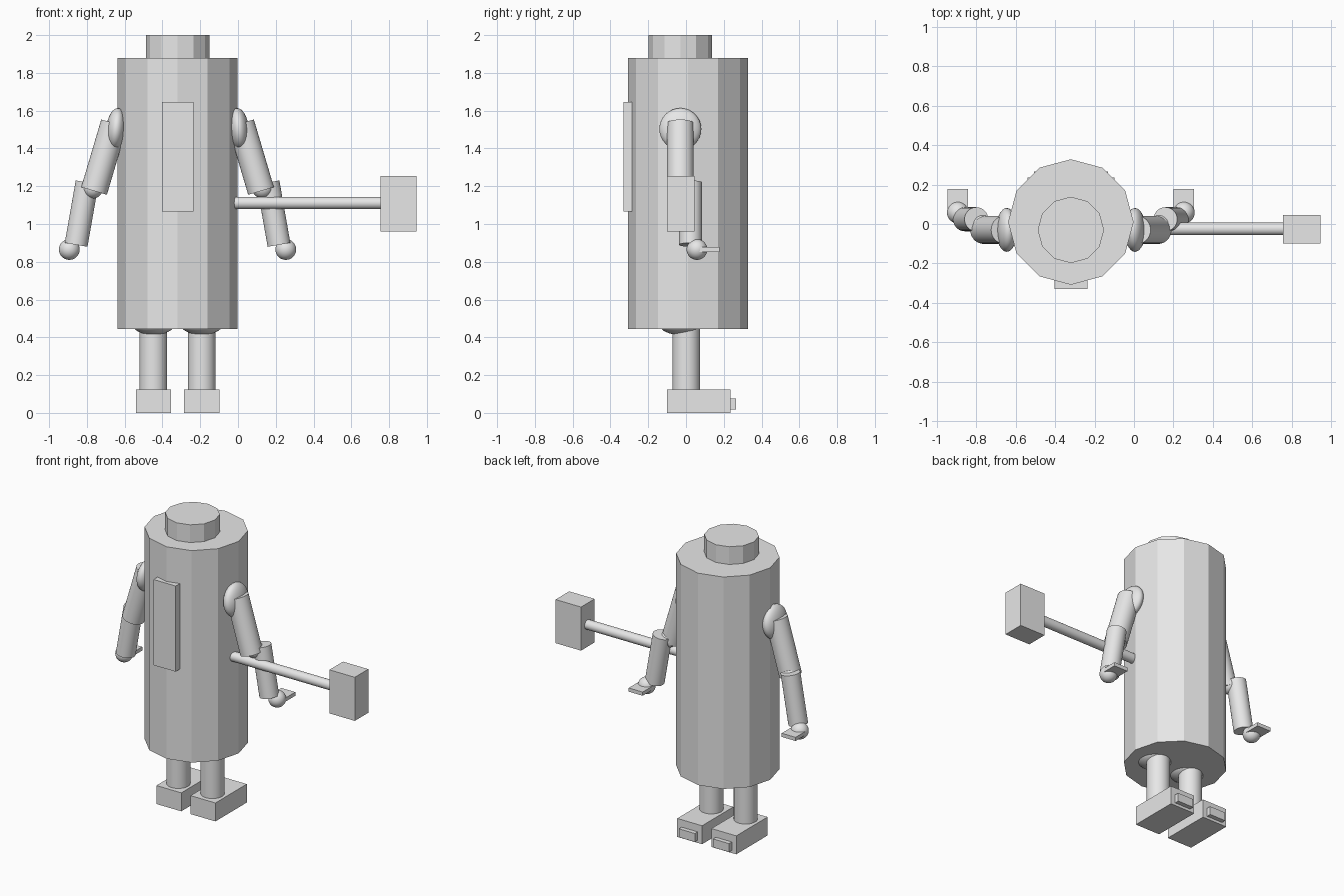
import bpy
from mathutils import Vector, Euler

cube = bpy.data.objects.get("Cube")
if cube:
    bpy.data.objects.remove(cube, do_unlink=True)

grey = bpy.data.materials.new("plain grey")
grey.use_nodes = True
grey.diffuse_color = (0.8, 0.8, 0.8, 1)
grey.node_tree.nodes["Principled BSDF"].inputs["Base Color"].default_value = (0.8, 0.8, 0.8, 1)

MID = -0.32  # x of the body's centre line


def finish(name, smooth=False):
    ob = bpy.context.object
    ob.name = name
    ob.data.materials.append(grey)
    if smooth:
        bpy.ops.object.shade_smooth_by_angle()
    return ob


def box(name, low, high):
    low, high = Vector(low), Vector(high)
    bpy.ops.mesh.primitive_cube_add(size=1, location=(low + high) / 2)
    bpy.context.object.scale = high - low
    return finish(name)


def rod(name, start, end, radius, sides=32, smooth=True):
    start, end = Vector(start), Vector(end)
    axis = end - start
    turn = Euler() if axis.x == axis.y == 0 else axis.to_track_quat('Z', 'Y').to_euler()
    bpy.ops.mesh.primitive_cylinder_add(vertices=sides, radius=radius, depth=axis.length,
                                        location=(start + end) / 2, rotation=turn)
    return finish(name, smooth)


def ball(name, centre, radii, tilt=0):
    bpy.ops.mesh.primitive_uv_sphere_add(segments=32, ring_count=16, radius=1,
                                         location=centre, rotation=(0, tilt, 0))
    bpy.context.object.scale = radii
    bpy.ops.object.shade_smooth()
    return finish(name)


# Faceted body, head and chest panel
rod("body", (MID, 0.01, 0.445), (MID, 0.01, 1.88), 0.318, 12, False)
rod("head", (MID, -0.03, 1.87), (MID, -0.03, 2.0), 0.168, 12, False)
box("chest_panel", (-0.402, -0.33, 1.065), (-0.236, -0.283, 1.645))

# Arms and legs, one set per side
for side, label in ((1, "left"), (-1, "right")):
    def at(x, y, z):
        return (MID + side * x, y, z)

    # Arm
    ball(label + "_shoulder", at(0.325, -0.03, 1.503), (0.053, 0.111, 0.111), -side * 0.1)
    rod(label + "_upper_arm", at(0.336, -0.03, 1.533), at(0.442, -0.03, 1.175), 0.071)
    ball(label + "_elbow", at(0.45, -0.005, 1.19), (0.055, 0.055, 0.055))
    rod(label + "_forearm", at(0.479, 0.024, 1.22), at(0.537, 0.024, 0.89), 0.061)
    ball(label + "_hand", at(0.573, 0.058, 0.865), (0.055, 0.055, 0.055))
    thumb = box(label + "_fingers", (-0.052, 0.06, 0.853), (0.052, 0.177, 0.878))
    thumb.location.x = MID + side * 0.573

    # Leg
    foot_x = MID + side * 0.128
    ball(label + "_hip", (foot_x, -0.03, 0.468), (0.111, 0.111, 0.055))
    rod(label + "_leg", (foot_x, 0.002, 0.1), (foot_x, 0.002, 0.46), 0.073)
    box(label + "_foot", (foot_x - 0.093, -0.1, 0), (foot_x + 0.093, 0.235, 0.125))
    box(label + "_heel_block", (foot_x - 0.06, 0.2, 0.018), (foot_x + 0.06, 0.265, 0.075))

# Hammer sticking out sideways
rod("hammer_handle", (-0.02, -0.025, 1.111), (0.77, -0.025, 1.111), 0.032)
box("hammer_head", (0.755, -0.1, 0.96), (0.945, 0.045, 1.255))
